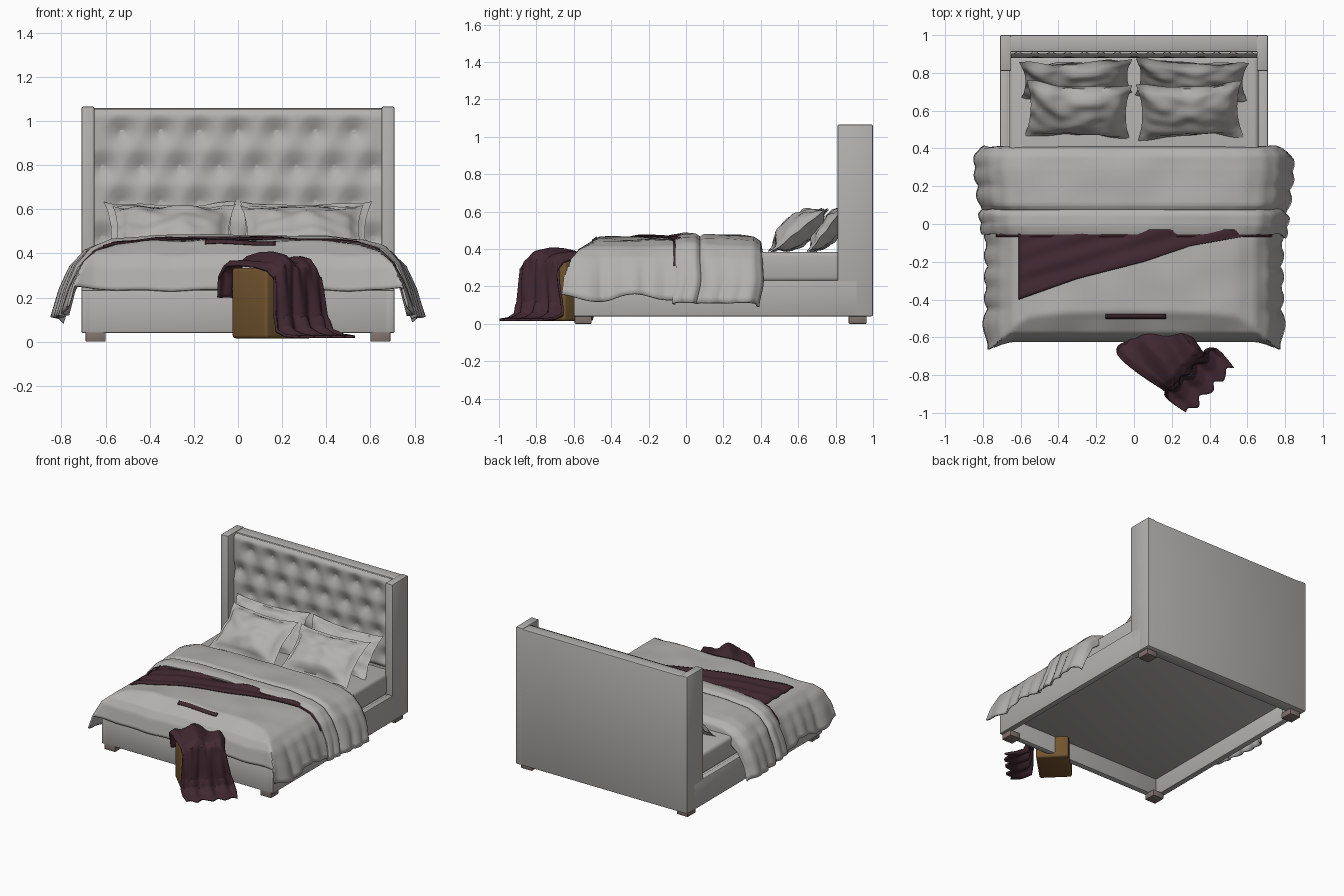
import bpy, bmesh, math
from mathutils import Vector, Matrix, noise

cube = bpy.data.objects.get("Cube")
if cube:
    bpy.data.objects.remove(cube, do_unlink=True)


def material(name, r, g, b):
    m = bpy.data.materials.new(name)
    m.use_nodes = True
    m.diffuse_color = (r, g, b, 1)
    bsdf = next(n for n in m.node_tree.nodes if n.type == 'BSDF_PRINCIPLED')
    bsdf.inputs["Base Color"].default_value = (r, g, b, 1)
    bsdf.inputs["Roughness"].default_value = 0.9
    return m


LINEN = material("pale grey linen", 0.45, 0.44, 0.43)
MAROON = material("dark plum wool", 0.055, 0.022, 0.032)
BROWN = material("tan brown", 0.17, 0.09, 0.028)
TAUPE = material("taupe wood", 0.22, 0.17, 0.155)


def finish(bm, name, mat, angle=40):
    me = bpy.data.meshes.new(name)
    bm.to_mesh(me)
    bm.free()
    me.materials.append(mat)
    me.shade_smooth()
    me.set_sharp_from_angle(angle=math.radians(angle))
    ob = bpy.data.objects.new(name, me)
    bpy.context.collection.objects.link(ob)
    return ob


def box(name, lo, hi, mat, bevel=0.008, segments=2, spin=0):
    """Bevelled box between two corners."""
    lo, hi = Vector(lo), Vector(hi)
    bm = bmesh.new()
    bmesh.ops.create_cube(bm, size=1, matrix=Matrix.Diagonal((*(hi - lo), 1)))
    bmesh.ops.bevel(bm, geom=bm.edges[:], offset=bevel, segments=segments,
                    affect='EDGES', profile=0.5)
    ob = finish(bm, name, mat)
    ob.location = (lo + hi) / 2
    ob.rotation_euler.z = spin
    return ob


def sheet(name, funcs, nu, nv, mat, thick=0):
    """Grid surface from functions of u, v in -1..1; several are welded."""
    bm = bmesh.new()
    for f in funcs:
        g = [[bm.verts.new(f(2 * i / nu - 1, 2 * j / nv - 1))
              for j in range(nv + 1)] for i in range(nu + 1)]
        for i in range(nu):
            for j in range(nv):
                bm.faces.new((g[i][j], g[i + 1][j], g[i + 1][j + 1], g[i][j + 1]))
    bmesh.ops.remove_doubles(bm, verts=bm.verts[:], dist=0.0002)
    bmesh.ops.recalc_face_normals(bm, faces=bm.faces[:])
    ob = finish(bm, name, mat, 50)
    if thick:
        mod = ob.modifiers.new("thickness", 'SOLIDIFY')
        mod.thickness = thick
        mod.offset = 0
    return ob


def track(pts, t):
    """Point at t in 0..1 along evenly indexed points."""
    s = min(max(t, 0), 1) * (len(pts) - 1)
    i = min(int(s), len(pts) - 2)
    return Vector(pts[i]).lerp(Vector(pts[i + 1]), s - i)


def at(pts, x):
    """Value of a piecewise linear curve at x."""
    for (a, p), (b, q) in zip(pts, pts[1:]):
        if x <= b:
            return p + (q - p) * max(0, x - a) / (b - a)
    return pts[-1][1]


def wrinkle(x, y, z, amount, freq=5):
    return amount * noise.noise(Vector((x, y, z)) * freq)


# Headboard with side wings
box("headboard_back", (-0.7, 0.91, 0.04), (0.7, 1.0, 1.06), LINEN)
for side, label in ((-1, "right"), (1, "left")):
    xs = sorted((side * 0.65, side * 0.71))
    box("headboard_wing_" + label, (xs[0], 0.81, 0.04), (xs[1], 1, 1.065), LINEN)

# Tufted panel: staggered buttons pull the padding in
BUTTONS = [((i + 0.5 * (r % 2)) * 0.175, 0.95 - 0.16 * r)
           for r in range(4) for i in range(-4, 4) if abs(i + 0.5 * (r % 2)) < 3.6]


def tufted(u, v):
    x, z = 0.65 * u, 0.72 + 0.335 * v
    d = min(math.hypot(x - bx, z - bz) for bx, bz in BUTTONS)
    puff = 0.045 * min(1, d / 0.08) ** 0.6
    puff *= min(1, (1 - abs(v)) * 8 + 0.5)
    return x, 0.925 - puff, z


sheet("tufted_panel", [tufted], 78, 42, LINEN)

# Hollow base frame, slat panel and legs
for side, label in ((-1, "right"), (1, "left")):
    xs = sorted((side * 0.665, side * 0.71))
    box("side_rail_" + label, (xs[0], -0.6, 0.04), (xs[1], 0.92, 0.235), LINEN)
    xs = sorted((side * 0.6, side * 0.69))
    box("front_leg_" + label, (xs[0], -0.595, 0), (xs[1], -0.505, 0.045), TAUPE, 0.004)
    box("back_leg_" + label, (xs[0], 0.87, 0), (xs[1], 0.965, 0.045), TAUPE, 0.004)
box("front_rail", (-0.705, -0.6, 0.04), (0.705, -0.555, 0.235), LINEN)
box("base_panel", (-0.68, -0.57, 0.17), (0.68, 0.92, 0.23), LINEN)
box("mattress", (-0.66, -0.56, 0.225), (0.66, 0.89, 0.385), LINEN, 0.025, 3)

# Cross-section of bedding: flat top, rounded shoulder, hanging side
ARCH = [(0, 0.455), (0.2, 0.454), (0.38, 0.45), (0.55, 0.436), (0.64, 0.405),
        (0.7, 0.345), (0.74, 0.25), (0.77, 0.14)]
FRONT = [(-0.62, 0.235), (-0.6, 0.34), (-0.57, 0.39), (-0.5, 0.43), (-0.44, 0.47)]


def arch(u):
    x, z = track(ARCH, abs(u))
    return math.copysign(x, u), z


def cover_height(x, y):
    return min(at(ARCH, abs(x)), at(FRONT, y)) + wrinkle(x, y, 0, 0.012)


def cover(u, v):
    y = track([(-0.62, 0), (-0.6, 0), (-0.57, 0), (-0.5, 0), (-0.4, 0),
               (-0.25, 0), (-0.1, 0), (0.05, 0)], (v + 1) / 2).x
    x, z = arch(u)
    z = min(z, at(FRONT, y)) + wrinkle(x, y, 0, 0.012)
    hang = max(0, abs(u) - 0.6) / 0.4
    corner = max(0, (-0.45 - y) / 0.17)
    x += math.copysign(hang * (0.02 * math.sin(y * 28) - 0.02 * corner), u)
    return x, y - 0.045 * hang * corner, z + 0.02 * hang * math.sin(y * 17)


sheet("bed_cover", [cover], 56, 42, LINEN, 0.012)

# Folded-back top of the cover: y, lift, spread
FOLD = [(-0.045, -0.01, 1.0), (-0.05, 0.012, 1.02), (-0.01, 0.02, 1.04), (0.05, 0.018, 1.04),
        (0.075, 0.0, 1.02), (0.1, 0.014, 1.05), (0.2, 0.012, 1.06), (0.29, 0.01, 1.08),
        (0.36, 0.004, 1.07), (0.395, -0.02, 1.05), (0.405, -0.08, 1.02)]


def fold(u, v):
    y, lift, spread = track(FOLD, (v + 1) / 2)
    x, z = arch(u)
    hang = max(0, abs(u) - 0.55) / 0.45
    x = x * spread + math.copysign(0.018 * hang * math.sin(y * 32), u)
    z += lift * (1 - 0.7 * hang) - 0.03 * hang + wrinkle(x, y, z, 0.012)
    return x, y + wrinkle(x, z, 3, 0.03) * hang, z


sheet("folded_cover", [fold], 56, 50, LINEN, 0.014)

# Plum throw spread over the bed
THROW_FRONT = [(-0.61, -0.4), (-0.3, -0.29), (0.05, -0.2), (0.3, -0.115), (0.65, -0.055)]


def bed_throw(u, v):
    x = 0.02 + 0.63 * u
    a, b = at(THROW_FRONT, x), -0.03
    y = a + (b - a) * (v + 1) / 2
    z = cover_height(x, y) + 0.014 + 0.004 * math.sin(60 * (y - 0.3 * x))
    return x, y, z


def throw_edge(u, v):
    x, z = arch(u * 0.78)
    return x * 1.012, -0.054 + 0.014 * v, z + 0.008


def throw_corner(u, v):
    x, y = 0.01 + 0.16 * u, -0.49 + 0.012 * v
    return x, y, cover_height(x, y) + 0.012


sheet("bed_throw", [bed_throw], 50, 20, MAROON, 0.008)
sheet("bed_throw_edge", [throw_edge], 50, 2, MAROON, 0.008)
sheet("bed_throw_corner", [throw_corner], 12, 2, MAROON, 0.006)


# Pillows with pinched corners and a thin flange
def pillow(name, centre, w, h, t, tilt, turn):
    place = (Matrix.Translation(centre) @ Matrix.Rotation(turn, 4, 'Z')
             @ Matrix.Rotation(tilt, 4, 'X'))

    def half(sign):
        def f(u, v):
            x = w / 2 * u * (1 - 0.1 * (1 - v * v))
            y = h / 2 * v * (1 - 0.14 * (1 - u * u))
            puff = max(0, 1 - (u / 0.92) ** 2) * max(0, 1 - (v / 0.88) ** 2)
            rim = max(abs(u), abs(v)) > 0.99
            z = sign * (0 if rim else 0.004 + t * puff ** 0.5)
            bend = wrinkle(u, v, centre[0] * 4, 0.02, 2.5)
            return place @ Vector((x, y, z + bend))
        return f
    sheet(name, [half(1), half(-1)], 28, 22, LINEN)


for side, label in ((-1, "right"), (1, "left")):
    pillow("back_pillow_" + label, (side * 0.305, 0.765, 0.505), 0.6, 0.33, 0.055,
           math.radians(52), side * -0.04)
    pillow("front_pillow_" + label, (side * 0.295, 0.6, 0.5), 0.56, 0.38, 0.075,
           math.radians(38), side * 0.04)

# Small bench set at an angle across the foot of the bed
BENCH = Vector((0.155, -0.675, 0))
box("bench", (0.042, -0.825, 0.015), (0.268, -0.525, 0.335), BROWN, 0.015, 3,
    math.radians(-45))

# Throw draped over the bench down to the floor: distance along bench, height
DRAPE = [(-0.18, 0.2), (-0.165, 0.31), (-0.12, 0.36), (-0.04, 0.37), (0.05, 0.37),
         (0.12, 0.36), (0.155, 0.33), (0.165, 0.23), (0.17, 0.12), (0.19, 0.045),
         (0.25, 0.025), (0.32, 0.022)]


def bench_throw(u, v):
    t = (v + 1) / 2
    a, z = track(DRAPE, t)
    drop = min(1, max(0, t - 0.5) * 3)
    b = 0.165 * u * (1 + 0.12 * math.sin(t * 9)) + 0.03 * drop * t
    pleat = math.sin(u * 11 + t * 2)
    a += 0.016 * drop * pleat + wrinkle(u, t, 1, 0.02, 4)
    if z > 0.3:
        z += 0.012 * math.sin(u * 6 + t * 8) - 0.03 * max(0, abs(u) - 0.8) * 5
        z += 0.02 * max(0, 1 - abs(u + 0.2) * 2)
    elif z < 0.1:
        z += 0.012 * (1 + pleat) * (1 - t) * 4
    s = math.sqrt(0.5)
    return BENCH + Vector(((a + b) * s, (b - a) * s, z))


sheet("bench_throw", [bench_throw], 40, 55, MAROON, 0.012)
